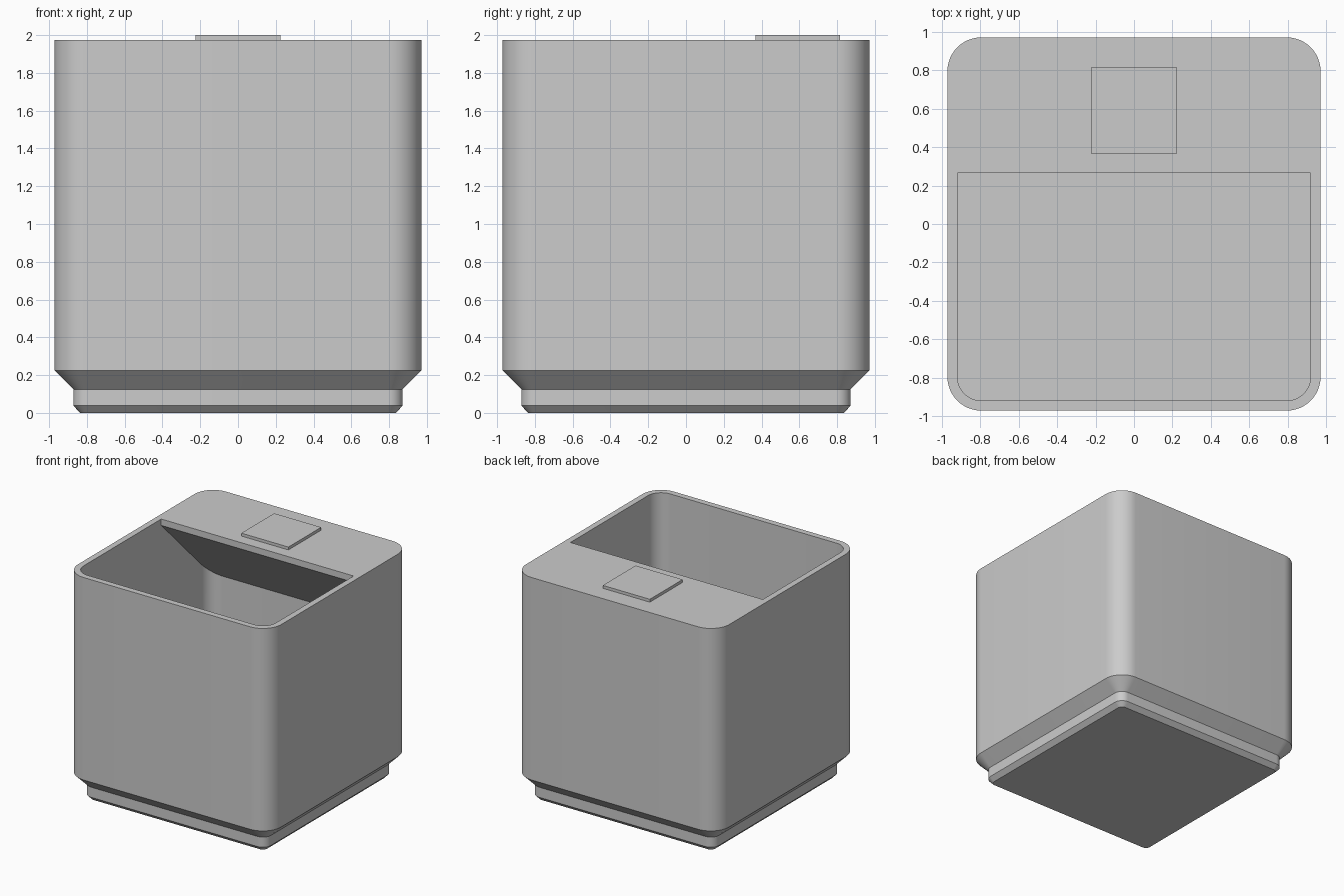
import bpy, bmesh, math

if "Cube" in bpy.data.objects:
    bpy.data.objects.remove(bpy.data.objects["Cube"])

SEGS = 12          # segments per rounded corner
CORNER = 0.795     # shared centre of all corner arcs

grey = bpy.data.materials.new("grey plastic")
grey.diffuse_color = (0.6, 0.6, 0.6, 1)
grey.use_nodes = True
grey.node_tree.nodes["Principled BSDF"].inputs["Base Color"].default_value = grey.diffuse_color


def finish(bm, name):
    bmesh.ops.recalc_face_normals(bm, faces=bm.faces)
    mesh = bpy.data.meshes.new(name)
    bm.to_mesh(mesh)
    bm.free()
    mesh.materials.append(grey)
    ob = bpy.data.objects.new(name, mesh)
    bpy.context.collection.objects.link(ob)
    return ob


def rounded_loft(name, levels):
    """Stack rounded squares given as (half width, height)."""
    bm = bmesh.new()
    rings = []
    for half, z in levels:
        r, ring = half - CORNER, []
        for q, (sx, sy) in enumerate([(1, 1), (-1, 1), (-1, -1), (1, -1)]):
            for i in range(SEGS + 1):
                a = (q + i / SEGS) * math.pi / 2
                ring.append(bm.verts.new((sx * CORNER + r * math.cos(a),
                                          sy * CORNER + r * math.sin(a), z)))
        rings.append(ring)
    n = len(rings[0])
    for lo, hi in zip(rings, rings[1:]):
        for i in range(n):
            j = (i + 1) % n
            bm.faces.new((lo[i], lo[j], hi[j], hi[i]))
    bm.faces.new(rings[0])
    bm.faces.new(rings[-1])
    return finish(bm, name)


def prism_x(name, profile, half):
    """Extrude a (y, z) profile along x."""
    bm = bmesh.new()
    face = bm.faces.new([bm.verts.new((-half, y, z)) for y, z in profile])
    out = bmesh.ops.extrude_face_region(bm, geom=[face])
    verts = [v for v in out["geom"] if isinstance(v, bmesh.types.BMVert)]
    bmesh.ops.translate(bm, verts=verts, vec=(2 * half, 0, 0))
    return finish(bm, name)


def subtract(target, cutter):
    mod = target.modifiers.new("cut", 'BOOLEAN')
    mod.operation, mod.solver, mod.object = 'DIFFERENCE', 'EXACT', cutter
    bpy.context.view_layer.objects.active = target
    bpy.ops.object.modifier_apply(modifier=mod.name)
    bpy.data.objects.remove(cutter)


# Bin body with stepped, chamfered foot
bin_body = rounded_loft("bin_body", [(0.835, 0), (0.872, 0.038), (0.872, 0.125),
                                     (0.972, 0.225), (0.972, 1.975)])

# Cavity, keeping a sloped shelf along the back
cavity = rounded_loft("cavity_cutter", [(0.92, 0.33), (0.92, 2.1)])
shelf = prism_x("shelf_keeper", [(0.265, 2.2), (0.265, 1.92),
                                 (1.065, 1.12), (1.065, 2.2)], 1.1)
subtract(cavity, shelf)
subtract(bin_body, cavity)

# Raised square plate on the shelf
prism_x("label_plate", [(0.367, 1.97), (0.815, 1.97),
                        (0.815, 2.0), (0.367, 2.0)], 0.225)

# Smooth the rounded corners, keep the edges sharp
bpy.ops.object.select_all(action='DESELECT')
bin_body.select_set(True)
bpy.context.view_layer.objects.active = bin_body
bpy.ops.object.shade_smooth_by_angle(angle=math.radians(30))
